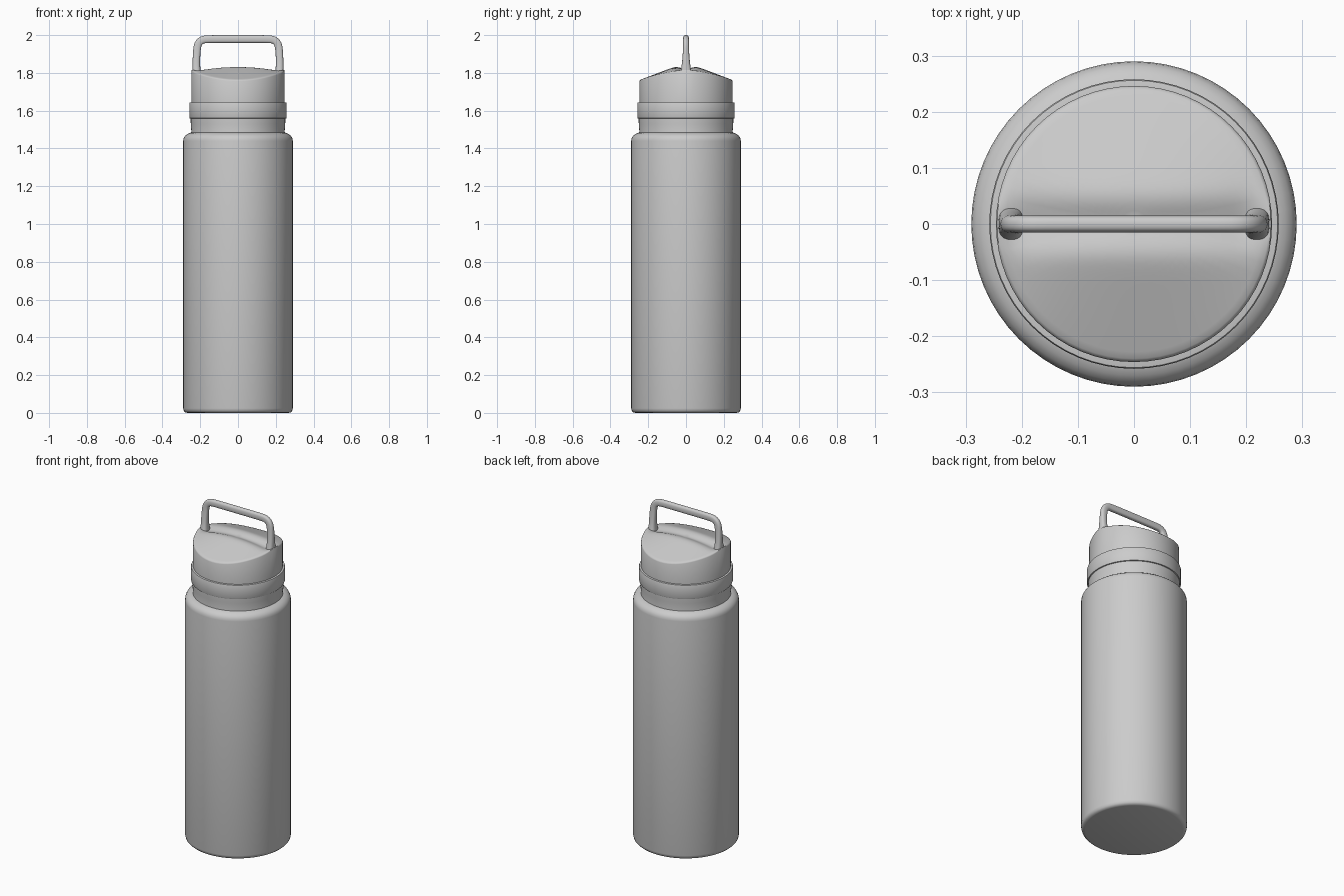
import bpy, bmesh
from math import sin, cos, pi, exp, sqrt, hypot, copysign

if "Cube" in bpy.data.objects:
    bpy.data.objects.remove(bpy.data.objects["Cube"])

SIDES = 64


def finish(name, bm, angle=0.6):
    bmesh.ops.remove_doubles(bm, verts=bm.verts, dist=1e-5)
    bmesh.ops.recalc_face_normals(bm, faces=bm.faces)
    me = bpy.data.meshes.new(name)
    bm.to_mesh(me)
    bm.free()
    ob = bpy.data.objects.new(name, me)
    bpy.context.collection.objects.link(ob)
    bpy.ops.object.select_all(action='DESELECT')
    ob.select_set(True)
    bpy.context.view_layer.objects.active = ob
    bpy.ops.object.shade_smooth_by_angle(angle=angle)
    return ob


def skin(bm, rings):
    # quads between successive closed rings of points
    vs = [[bm.verts.new(p) for p in r] for r in rings]
    for a, b in zip(vs, vs[1:]):
        n = len(a)
        for i in range(n):
            j = (i + 1) % n
            bm.faces.new((a[i], a[j], b[j], b[i]))
    return vs


def circle(r, z):
    return [(r * cos(2 * pi * i / SIDES), r * sin(2 * pi * i / SIDES), z) for i in range(SIDES)]


def lathe(name, profile):
    bm = bmesh.new()
    vs = skin(bm, [circle(r, z) for r, z in profile])
    bm.faces.new(vs[0])
    bm.faces.new(vs[-1])
    return finish(name, bm)


# flask body with rounded foot and shoulder
lathe("flask_body", [(.268, 0), (.279, .003), (.287, .011), (.29, .024), (.29, 1.44),
                     (.288, 1.453), (.281, 1.466), (.27, 1.475), (.256, 1.482), (.246, 1.484)])

# neck and collar of the lid
lathe("neck", [(.249, 1.475), (.247, 1.49), (.25, 1.53), (.251, 1.565)])
lathe("lid_collar", [(.250, 1.558), (.256, 1.56), (.258, 1.565), (.258, 1.638), (.256, 1.643), (.243, 1.645)])


# lid: cylinder wall topped with a soft ridge that dips below the handle
def top(x, y):
    a = abs(y) - .06
    slope = .38 * (a + sqrt(a * a + .0002)) / 2
    crest = 1.833 - .5 * x * x * exp(-(y / .15) ** 2)
    dip = .014 * exp(-(y / .03) ** 2)
    foot = .03 * exp(-(y / .045) ** 2) * max(0, (abs(x) - .18) / .065) ** 2
    return crest - slope - dip + foot


bm = bmesh.new()
R = .246
rings = [circle(R, 1.63)]
for r, drop in [(R, .006), (R - .002, .002), (R - .006, 0)] + [(.24 * (1 - k / 20), 0) for k in range(1, 20)]:
    rings.append([(x, y, top(x, y) - drop) for x, y, _ in circle(r, 0)])
vs = skin(bm, rings)
bm.faces.new(vs[0])
bm.faces.new(vs[-1])
finish("lid", bm, .7)

# carry handle: half path of (x, z, half thickness, half width), mirrored
half = [(.214, 1.70, .027, .048), (.2165, 1.76, .026, .04), (.219, 1.79, .024, .033),
        (.2205, 1.82, .0215, .026), (.221, 1.86, .020, .0205), (.219, 1.90, .020, .0175),
        (.217, 1.93, .0205, .016), (.212, 1.952, .021, .0155), (.201, 1.968, .021, .0155),
        (.184, 1.977, .021, .0155), (.16, 1.979, .021, .0155), (.07, 1.979, .021, .0155)]
path = half + [(-x, z, t, w) for x, z, t, w in reversed(half)]
rings = []
for i, (x, z, t, w) in enumerate(path):
    p, q = path[max(i - 1, 0)], path[min(i + 1, len(path) - 1)]
    dx, dz = q[0] - p[0], q[1] - p[1]
    d = hypot(dx, dz)
    ring = []
    for k in range(16):
        c, s = cos(2 * pi * k / 16), sin(2 * pi * k / 16)
        u = copysign(abs(c) ** .75, c) * t
        v = copysign(abs(s) ** .75, s) * w
        ring.append((x + u * dz / d, v, z - u * dx / d))
    rings.append(ring)
bm = bmesh.new()
vs = skin(bm, rings)
bm.faces.new(vs[0])
bm.faces.new(vs[-1])
handle = finish("carry_handle", bm, 1.2)
mod = handle.modifiers.new("smooth", 'SUBSURF')
mod.levels = mod.render_levels = 1
